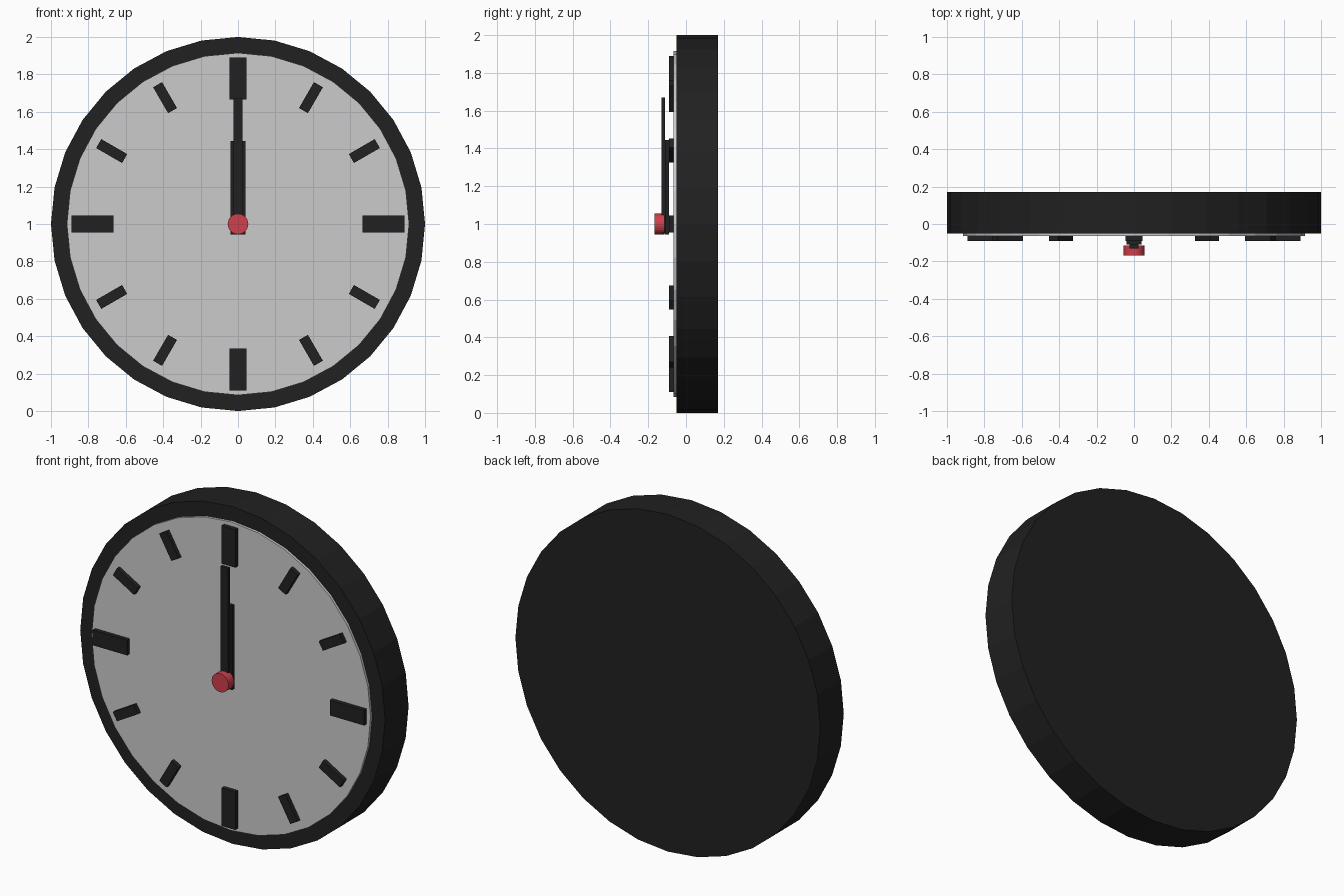
import bpy, math
from mathutils import Vector

if "Cube" in bpy.data.objects:
    bpy.data.objects.remove(bpy.data.objects["Cube"])

C = Vector((0, 0, 1))  # dial centre


def material(name, rgb):
    m = bpy.data.materials.new(name)
    m.diffuse_color = (*rgb, 1)
    m.use_nodes = True
    m.node_tree.nodes["Principled BSDF"].inputs["Base Color"].default_value = m.diffuse_color
    return m


dark = material("dark", (0.015, 0.015, 0.015))
red = material("red", (0.62, 0.05, 0.07))


def disc(name, radius, y0, y1, mat=None, sides=32):
    """Cylinder along y, with corners on the x and z axes."""
    bpy.ops.mesh.primitive_cylinder_add(
        vertices=sides, radius=radius, depth=y1 - y0,
        location=(0, (y0 + y1) / 2, C.z), rotation=(math.pi / 2, 0, 0))
    ob = bpy.context.object
    ob.name = name
    if mat:
        ob.data.materials.append(mat)
    return ob


def bar(name, width, r0, r1, y0, y1, angle=0):
    """Box reaching from radius r0 to r1 at a clockwise angle from 12."""
    r = (r0 + r1) / 2
    bpy.ops.mesh.primitive_cube_add(
        size=1, rotation=(0, angle, 0),
        location=C + Vector((r * math.sin(angle), (y0 + y1) / 2, r * math.cos(angle))))
    ob = bpy.context.object
    ob.name = name
    ob.scale = (width, y1 - y0, r1 - r0)
    ob.data.materials.append(dark)
    return ob


# Case and dial
disc("case", 1.0, -0.05, 0.17, dark)
disc("dial", 0.915, -0.065, -0.05)

# Hour markers: large at the quarters, small between
for h in range(12):
    a = math.radians(30 * h)
    if h % 3 == 0:
        bar(f"quarter_marker_{h}", 0.09, 0.665, 0.89, -0.09, -0.065, a)
    else:
        bar(f"hour_marker_{h}", 0.055, 0.70, 0.86, -0.09, -0.065, a)

# Hands, spindle and red cap
bar("hour_hand", 0.078, -0.055, 0.445, -0.11, -0.09)
bar("minute_hand", 0.05, -0.05, 0.67, -0.13, -0.11)
disc("spindle", 0.02, -0.12, -0.065, dark, 16)
disc("centre_cap", 0.055, -0.168, -0.115, red)
